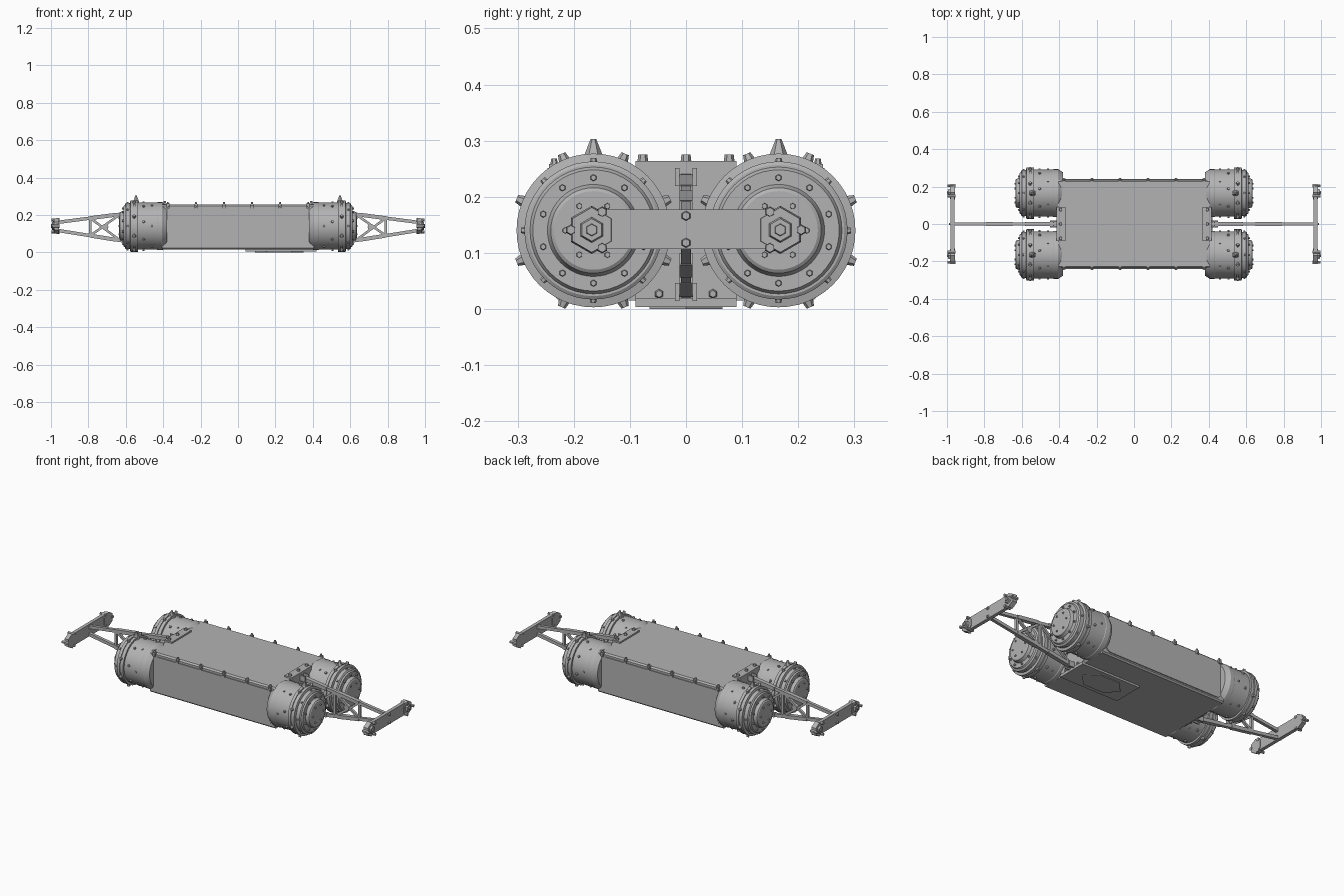
import bpy, bmesh, math
from mathutils import Vector, Matrix

cube = bpy.data.objects.get("Cube")
if cube:
    bpy.data.objects.remove(cube, do_unlink=True)

grey = bpy.data.materials.new("light grey metal")
grey.use_nodes = True
grey.diffuse_color = (0.45, 0.45, 0.45, 1)
grey.node_tree.nodes["Principled BSDF"].inputs["Base Color"].default_value = (0.45, 0.45, 0.45, 1)


def finish(bm, name, smooth=False):
    bmesh.ops.recalc_face_normals(bm, faces=bm.faces[:])
    mesh = bpy.data.meshes.new(name)
    bm.to_mesh(mesh)
    bm.free()
    mesh.materials.append(grey)
    obj = bpy.data.objects.new(name, mesh)
    bpy.context.collection.objects.link(obj)
    if smooth:
        bpy.ops.object.select_all(action='DESELECT')
        obj.select_set(True)
        bpy.context.view_layer.objects.active = obj
        bpy.ops.object.shade_smooth_by_angle(angle=math.radians(30))
    return obj


def box(bm, lo, hi):
    lo, hi = Vector(lo), Vector(hi)
    m = Matrix.Translation((lo + hi) / 2) @ Matrix.Diagonal((hi - lo).to_4d())
    m[3][3] = 1
    return bmesh.ops.create_cube(bm, size=1, matrix=m)["verts"]


def stud(bm, a, b, r1, r2, sides=6):
    a, b = Vector(a), Vector(b)
    turn = (b - a).to_track_quat('Z', 'Y').to_matrix().to_4x4()
    bmesh.ops.create_cone(bm, cap_ends=True, segments=sides, radius1=r1, radius2=r2,
                          depth=(b - a).length, matrix=Matrix.Translation((a + b) / 2) @ turn)


def beam(bm, a, b, thick, high):
    """Rectangular bar in the x-z plane; points are (x, z)."""
    d = Vector((b[0] - a[0], 0, b[1] - a[1]))
    mid = Vector(((a[0] + b[0]) / 2, 0, (a[1] + b[1]) / 2))
    turn = Matrix.Rotation(-math.atan2(d.z, d.x), 4, 'Y')
    size = Matrix.Diagonal((d.length, thick, high, 1))
    bmesh.ops.create_cube(bm, size=1, matrix=Matrix.Translation(mid) @ turn @ size)


def lathe(bm, profile, centre, s, n=48):
    """Revolve (x, radius) points about the x axis."""
    rings = []
    for x, r in profile:
        rings.append([bm.verts.new((s * x, centre[0] + r * math.cos(math.tau * i / n),
                                    centre[1] + r * math.sin(math.tau * i / n))) for i in range(n)])
    for p, q in zip(rings, rings[1:]):
        for i in range(n):
            bm.faces.new((p[i], p[(i + 1) % n], q[(i + 1) % n], q[i]))
    bm.faces.new(rings[0])
    bm.faces.new(rings[-1])


# Main body with small bevels on its long edges
bm = bmesh.new()
box(bm, (-0.405, -0.235, 0.015), (0.405, 0.235, 0.255))
edges = [e for e in bm.edges if abs(e.verts[0].co.x - e.verts[1].co.x) > 0.1]
bmesh.ops.bevel(bm, geom=edges, offset=0.008, segments=1, affect='EDGES')
finish(bm, "main_body")

# Rounded panels on the two long sides
for side, name in ((-1, "front_panel"), (1, "back_panel")):
    bm = bmesh.new()
    box(bm, (-0.385, side * 0.237 - 0.003, 0.03), (0.385, side * 0.237 + 0.003, 0.235))
    edges = [e for e in bm.edges if abs(e.verts[0].co.y - e.verts[1].co.y) > 0.001]
    bmesh.ops.bevel(bm, geom=edges, offset=0.03, segments=4, profile=0.5, affect='EDGES')
    finish(bm, name)

# Bolts along the top edges of the body
bm = bmesh.new()
for side in (-1, 1):
    for x in (-0.375, -0.225, -0.075, 0.075, 0.225, 0.375):
        box(bm, (x - 0.008, side * 0.235 - 0.009, 0.235), (x + 0.008, side * 0.235 + 0.009, 0.258))
        stud(bm, (x, side * 0.235, 0.25), (x, side * 0.235, 0.268), 0.008, 0.005)
        stud(bm, (x, side * 0.23, 0.246), (x, side * 0.247, 0.246), 0.008, 0.005)
finish(bm, "edge_bolts")

# Offset hatch under the body
bm = bmesh.new()
box(bm, (0.04, -0.09, 0.004), (0.42, 0.09, 0.02))
hatch = [bm.verts.new((0.22 + 0.13 * math.cos(math.tau * i / 6),
                       0.075 * math.sin(math.tau * i / 6), 0)) for i in range(6)]
cover = bm.faces.new(hatch)
up = bmesh.ops.extrude_face_region(bm, geom=[cover])["geom"]
bmesh.ops.translate(bm, vec=(0, 0, 0.006), verts=[v for v in up if isinstance(v, bmesh.types.BMVert)])
finish(bm, "bottom_hatch")

drum_profile = [(0.38, 0.112), (0.405, 0.128), (0.43, 0.128), (0.433, 0.126), (0.535, 0.126),
                (0.535, 0.137), (0.552, 0.137), (0.552, 0.132), (0.558, 0.132), (0.558, 0.137),
                (0.575, 0.137), (0.578, 0.123), (0.6, 0.123), (0.604, 0.117), (0.604, 0.113),
                (0.612, 0.108), (0.612, 0.082), (0.616, 0.08), (0.63, 0.076), (0.634, 0.07)]
WZ = 0.14

for s, end in ((1, "left"), (-1, "right")):
    for c, row in ((-0.165, "front"), (0.165, "back")):
        # Stepped corner drum
        bm = bmesh.new()
        lathe(bm, drum_profile, (c, WZ), s)
        finish(bm, f"{row}_{end}_drum", True)

        # Studs around the flange, collar and end cap
        bm = bmesh.new()

        def radial(x, ang, r0, r1, w0, w1):
            d = Vector((0, math.cos(ang), math.sin(ang)))
            o = Vector((s * x, c, WZ))
            stud(bm, o + d * r0, o + d * r1, w0, w1)

        for i in range(8):
            a = math.tau * (i + 0.5) / 8
            radial(0.555, a, 0.125, 0.148, 0.013, 0.007)
            radial(0.505, a + 0.2, 0.12, 0.134, 0.009, 0.006)
            radial(0.59, a + 0.39, 0.115, 0.129, 0.008, 0.005)
        for i in range(6):
            radial(0.46, math.tau * i / 6, 0.12, 0.131, 0.007, 0.005)
        radial(0.545, math.pi / 2, 0.125, 0.163, 0.02, 0.005)
        for i in range(10):
            a = math.tau * (i + 0.5) / 10
            y, z = c + 0.094 * math.cos(a), WZ + 0.094 * math.sin(a)
            stud(bm, (s * 0.605, y, z), (s * 0.621, y, z), 0.007, 0.005)
        for i in range(6):
            a = math.tau * i / 6
            y, z = c + 0.05 * math.cos(a), WZ + 0.05 * math.sin(a)
            stud(bm, (s * 0.63, y, z), (s * 0.639, y, z), 0.006, 0.005)
        finish(bm, f"{row}_{end}_drum_studs")

    # Mounting bracket on the body end
    bm = bmesh.new()
    box(bm, (min(s * 0.365, s * 0.415), -0.09, 0.25), (max(s * 0.365, s * 0.415), 0.09, 0.264))
    box(bm, (min(s * 0.4, s * 0.415), -0.09, 0.02), (max(s * 0.4, s * 0.415), 0.09, 0.255))
    for y in (-0.077, 0, 0.077):
        stud(bm, (s * 0.392, y, 0.26), (s * 0.392, y, 0.275), 0.01, 0.008)
    for y in (-0.048, 0.048):
        stud(bm, (s * 0.41, y, 0.027), (s * 0.424, y, 0.027), 0.01, 0.006)
    for z in (0.03, 0.235):
        for y in (-0.016, 0.016):
            box(bm, (min(s * 0.41, s * 0.45), y - 0.004, z - 0.016),
                (max(s * 0.41, s * 0.45), y + 0.004, z + 0.016))
    finish(bm, f"{end}_mount")

    # Braced arm tapering to the bumper
    bm = bmesh.new()
    top = lambda x: 0.205 - 0.13 * (x - 0.62)
    low = lambda x: 0.062 + 0.16 * (x - 0.62)
    for f in (top, low):
        beam(bm, (s * 0.41, f(0.41)), (s * 0.965, f(0.965)), 0.018, 0.018)
        beam(bm, (s * 0.65, f(0.65)), (s * 0.79, f(0.79)), 0.024, 0.021)
        beam(bm, (s * 0.43, f(0.43)), (s * 0.58, f(0.58)), 0.024, 0.021)
    for x in (0.63, 0.79):
        beam(bm, (s * x, low(x)), (s * x, top(x)), 0.016, 0.014)
    beam(bm, (s * 0.63, low(0.63)), (s * 0.79, top(0.79)), 0.014, 0.013)
    beam(bm, (s * 0.63, top(0.63)), (s * 0.79, low(0.79)), 0.014, 0.013)
    beam(bm, (s * 0.42, low(0.42)), (s * 0.63, top(0.63)), 0.014, 0.013)
    stud(bm, (s * 0.71, -0.011, 0.135), (s * 0.71, 0.011, 0.135), 0.017, 0.017, 12)
    finish(bm, f"{end}_arm")

    # Bumper bar with a hexagonal pod at each end
    bm = bmesh.new()
    box(bm, (min(s * 0.96, s * 0.98), -0.15, 0.107), (max(s * 0.96, s * 0.98), 0.15, 0.177))
    for z in (0.118, 0.166):
        stud(bm, (s * 0.975, 0, z), (s * 0.988, 0, z), 0.01, 0.007)
    for side in (-1, 1):
        c = side * 0.168
        stud(bm, (s * 0.957, c, 0.141), (s * 0.984, c, 0.141), 0.043, 0.04)
        stud(bm, (s * 0.98, c, 0.141), (s * 0.994, c, 0.141), 0.024, 0.02)
        stud(bm, (s * 0.99, c, 0.141), (s, c, 0.141), 0.012, 0.01)
        for i in range(3):
            a = math.tau * i / 3
            y, z = c + side * 0.037 * math.cos(a), 0.141 + 0.037 * math.sin(a)
            stud(bm, (s * 0.955, y, z), (s * 0.997, y, z), 0.01, 0.008)
    finish(bm, f"{end}_bumper")
